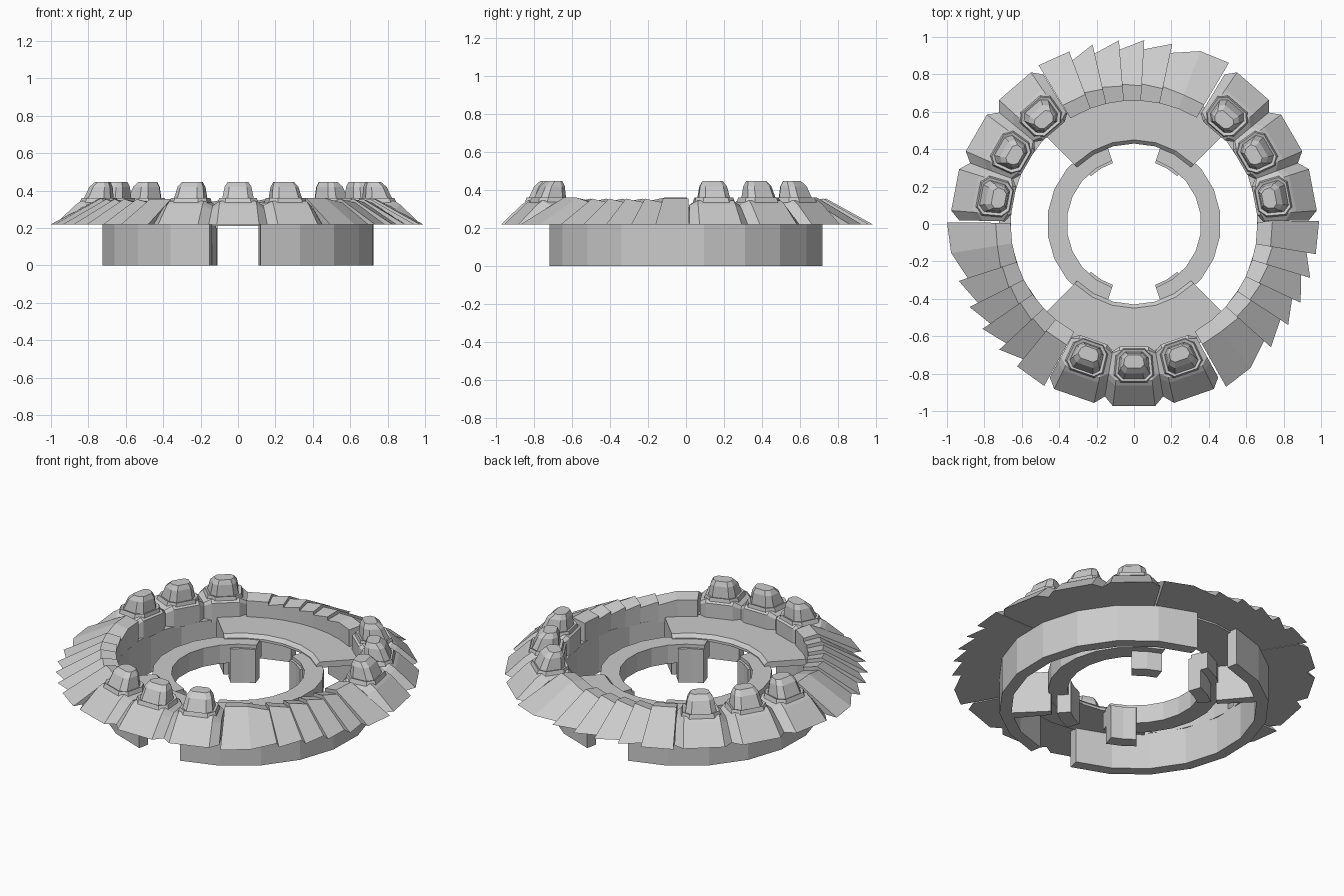
import bpy, bmesh, math
from mathutils import Vector

if "Cube" in bpy.data.objects:
    bpy.data.objects.remove(bpy.data.objects["Cube"])


def polar(r, deg, z):
    a = math.radians(deg)
    return Vector((r * math.cos(a), r * math.sin(a), z))


def loft(bm, rings):
    """Join equal-sized closed rings of points and cap both ends."""
    vs = [[bm.verts.new(p) for p in ring] for ring in rings]
    n = len(vs[0])
    for a, b in zip(vs, vs[1:]):
        for i in range(n):
            j = (i + 1) % n
            bm.faces.new((a[i], a[j], b[j], b[i]))
    bm.faces.new(vs[0][::-1])
    bm.faces.new(vs[-1])


def sweep(bm, sections):
    """Loft (r, z) profiles placed at given angles around the axis."""
    loft(bm, [[polar(r, a, z) for r, z in prof] for a, prof in sections])


def arc(bm, a0, a1, prof, n):
    sweep(bm, [(a0 + (a1 - a0) * i / n, prof) for i in range(n + 1)])


def finish(bm, name):
    bmesh.ops.recalc_face_normals(bm, faces=bm.faces)
    me = bpy.data.meshes.new(name)
    bm.to_mesh(me)
    bm.free()
    ob = bpy.data.objects.new(name, me)
    bpy.context.collection.objects.link(ob)
    return ob


def rect(r0, r1, z0, z1):
    return [(r0, z0), (r0, z1), (r1, z1), (r1, z0)]


# Lower skirt wall: two arcs with gaps at front and back
bm = bmesh.new()
for turn in (0, 180):
    arc(bm, turn - 80.5, turn + 78, rect(0.665, 0.73, 0, 0.23), 9)
finish(bm, "skirt_wall")

# Front and back wing plates with a bevelled inner edge, plus one rib under each
bm = bmesh.new()
wing = [(0.43, 0.21), (0.43, 0.225), (0.45, 0.245), (0.69, 0.245), (0.69, 0.21)]
for turn in (0, 180):
    arc(bm, turn + 45, turn + 135, wing, 6)
    arc(bm, turn + 130, turn + 135, rect(0.45, 0.69, 0.0, 0.215), 1)
finish(bm, "wing_plates")

# Inner ring: left and right arcs with legs hanging at their ends
bm = bmesh.new()
for turn in (0, 180):
    arc(bm, turn - 71, turn + 71, rect(0.36, 0.465, 0.11, 0.22), 9)
    for s in (-1, 1):
        arc(bm, turn + s * 48, turn + s * 71, rect(0.345, 0.42, 0.0, 0.2), 2)
finish(bm, "inner_ring")


# Saw-tooth blade sectors
def blade(ro, top=0.355, rs=0.74):
    return [(0.66, 0.22), (0.66, top - 0.015), (rs, top), (ro, 0.22)]


bm = bmesh.new()
for mid in (90, 210, 330):
    sweep(bm, [(mid + 31, blade(0.99)), (mid + 20.6, blade(0.985))])
    tips = [20.6, 13, 4.7, -3.2, -12]
    for a, b in zip(tips, tips[1:]):
        sweep(bm, [(mid + a, blade(0.935, 0.335, 0.75)), (mid + b, blade(0.985))])
    sweep(bm, [(mid - 12, blade(0.935, 0.335, 0.75)),
               (mid - 21, blade(0.99, 0.36)), (mid - 30.5, blade(1.0, 0.36))])
finish(bm, "blade_sectors")

# Chamfered block sectors, three blocks each
full = [(0.66, 0.22), (0.66, 0.33), (0.68, 0.345), (0.84, 0.345), (0.87, 0.325), (0.98, 0.22)]
small = [(0.69, 0.22), (0.69, 0.305), (0.70, 0.32), (0.81, 0.32), (0.84, 0.30), (0.935, 0.22)]
centres = [mid + off for mid in (270, 30, 150) for off in (-19.2, 0, 19.2)]
bm = bmesh.new()
for c in centres:
    sweep(bm, [(c - 9.6, small), (c - 6.6, full), (c + 6.6, full), (c + 9.6, small)])
finish(bm, "rim_blocks")

# Studs: octagonal collar with a tapered knob on each block
levels = [(0.665, 0.85, 0.110, 0.33), (0.67, 0.84, 0.100, 0.36),
          (0.685, 0.83, 0.085, 0.355), (0.69, 0.80, 0.072, 0.42),
          (0.70, 0.77, 0.055, 0.447)]


def octagon(c, u0, u1, w, z):
    k = 0.35 * w
    out = polar(1, c, 0)
    side = Vector((-out.y, out.x, 0))
    wi = w * 0.9
    pts = [(u0, -wi + k), (u0 + k, -wi), (u1 - k, -w), (u1, -w + k),
           (u1, w - k), (u1 - k, w), (u0 + k, wi), (u0, wi - k)]
    return [out * u + side * v + Vector((0, 0, z)) for u, v in pts]


bm = bmesh.new()
for c in centres:
    loft(bm, [octagon(c, *lv) for lv in levels])
finish(bm, "studs")
